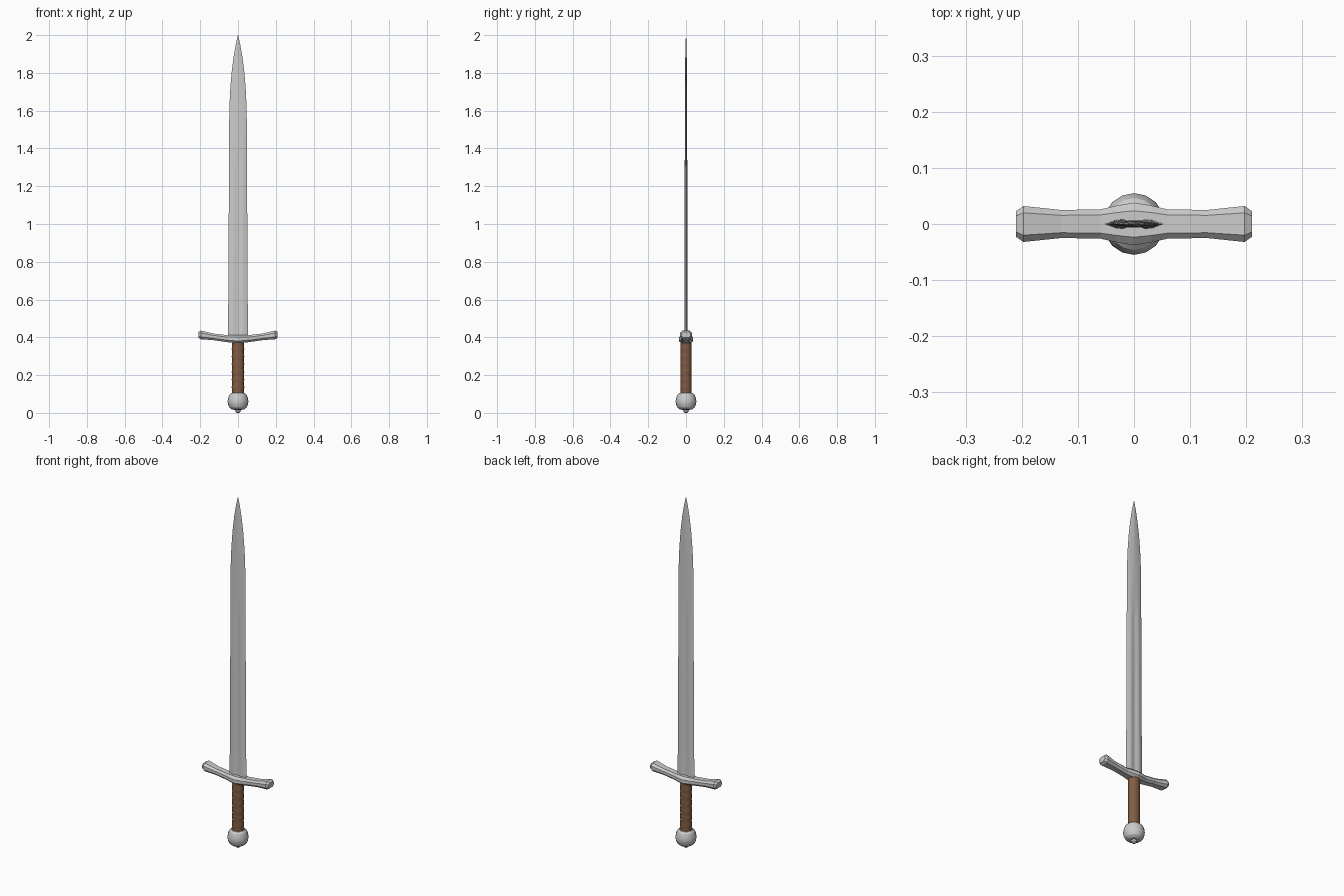
import bpy, bmesh, math

if "Cube" in bpy.data.objects:
    bpy.data.objects.remove(bpy.data.objects["Cube"])


def loft(name, rings, color=None, smooth=None):
    """Skin a list of equal-sized closed rings and cap both ends."""
    bm = bmesh.new()
    loops = [[bm.verts.new(p) for p in ring] for ring in rings]
    n = len(loops[0])
    for a, b in zip(loops, loops[1:]):
        for i in range(n):
            j = (i + 1) % n
            bm.faces.new((a[i], a[j], b[j], b[i]))
    bm.faces.new(loops[0][::-1])
    bm.faces.new(loops[-1])
    bmesh.ops.remove_doubles(bm, verts=bm.verts, dist=1e-5)
    bmesh.ops.recalc_face_normals(bm, faces=bm.faces)
    me = bpy.data.meshes.new(name)
    bm.to_mesh(me)
    bm.free()
    ob = bpy.data.objects.new(name, me)
    bpy.context.collection.objects.link(ob)
    if color:
        mat = bpy.data.materials.new(name + "_material")
        mat.diffuse_color = color
        mat.use_nodes = True
        mat.node_tree.nodes["Principled BSDF"].inputs["Base Color"].default_value = mat.diffuse_color
        me.materials.append(mat)
    if smooth:
        bpy.ops.object.select_all(action='DESELECT')
        ob.select_set(True)
        bpy.context.view_layer.objects.active = ob
        bpy.ops.object.shade_smooth_by_angle(angle=math.radians(smooth))
    return ob


def ellipse(rx, ry, z, n):
    return [(rx * math.cos(2 * math.pi * i / n),
             ry * math.sin(2 * math.pi * i / n), z) for i in range(n)]


# Blade: z, half width, ridge thickness, centre thickness (fuller fades out at 1.4)
blade = [(0.385, .053, .009, .004), (0.8, .050, .008, .0038),
         (1.3, .048, .007, .0035), (1.4, .0475, .0055, .006),
         (1.6, .046, .0045, .0055), (1.7, .042, .004, .005),
         (1.8, .034, .0035, .0045), (1.88, .024, .003, .004),
         (1.95, .012, .002, .003), (2.0, .0006, .0003, .0004)]
rings = []
for z, w, t, c in blade:
    half = [(w, 0), (w * .62, t * .85), (w * .36, t), (w * .16, c),
            (-w * .16, c), (-w * .36, t), (-w * .62, t * .85)]
    rings.append([(x, y, z) for x, y in half] + [(-x, -y, z) for x, y in half])
loft("blade", rings, smooth=30)

# Crossguard: x, half depth, bottom z, top z; chamfered section, mirrored in x
guard = [(0, .038, .368, .413), (.03, .033, .371, .413), (.06, .026, .375, .412),
         (.13, .025, .385, .420), (.197, .032, .390, .436), (.21, .023, .398, .429)]
rings = []
for s, x, d, b, t in ([(-1, *g) for g in guard[:0:-1]] + [(1, *g) for g in guard]):
    c = (t - b) * .28
    e = d * .62
    rings.append([(s * x, y, z) for y, z in
                  ((-e, b), (e, b), (d, b + c), (d, t - c),
                   (e, t), (-e, t), (-d, t - c), (-d, b + c))])
loft("crossguard", rings)

# Grip with shallow finger ridges
rings = []
for i in range(29):
    z = 0.095 + 0.285 * i / 28
    bump = 0.0015 * math.cos(2 * math.pi * i / 4)
    rings.append(ellipse(.032 + bump, .0285 + bump * .3, z, 16))
loft("grip", rings, (0.22, 0.11, 0.055, 1), smooth=40)

# Pommel with the peened nub at its base
pommel = [(.006, 0), (.013, .006), (.015, .016), (.032, .018), (.045, .028),
          (.053, .045), (.055, .062), (.052, .080), (.046, .096), (.036, .105)]
loft("pommel", [ellipse(r, r, z, 16) for r, z in pommel], smooth=25)
